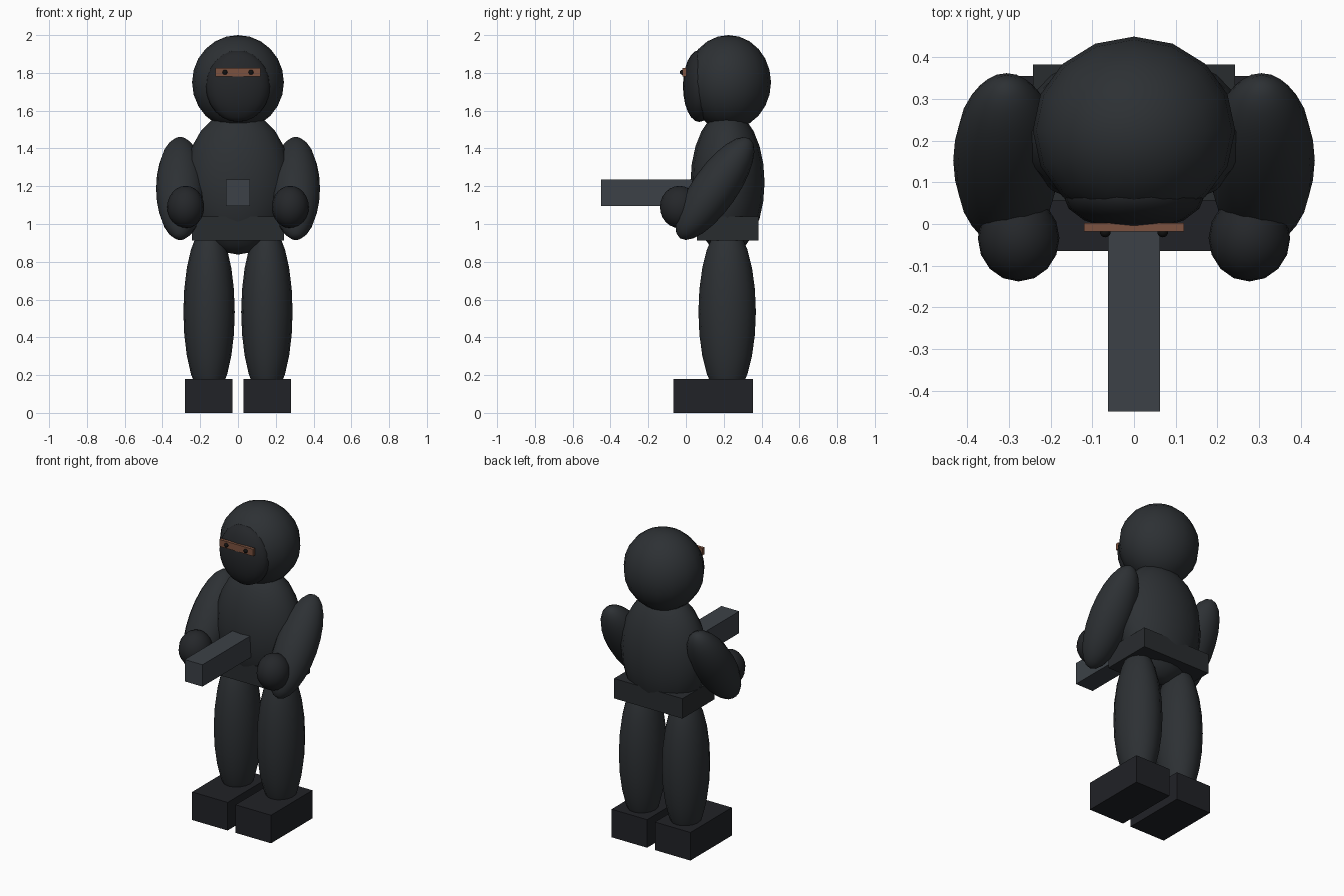
import bpy
from math import radians

if "Cube" in bpy.data.objects:
    bpy.data.objects.remove(bpy.data.objects["Cube"])


def material(name, rgb):
    m = bpy.data.materials.new(name)
    m.diffuse_color = (*rgb, 1)
    m.use_nodes = True
    m.node_tree.nodes["Principled BSDF"].inputs["Base Color"].default_value = m.diffuse_color
    return m


CLOTH = material("cloth", (0.026, 0.030, 0.034))
DARK = material("dark_cloth", (0.018, 0.020, 0.023))
BELT = material("belt_leather", (0.022, 0.025, 0.028))
BOOT = material("boot_leather", (0.015, 0.016, 0.020))
METAL = material("gunmetal", (0.045, 0.053, 0.063))
SKIN = material("skin", (0.20, 0.085, 0.05))
EYE = material("eye_black", (0.006, 0.006, 0.006))


def ellipsoid(name, centre, radii, mat, tilt=0):
    bpy.ops.mesh.primitive_uv_sphere_add(segments=16, ring_count=12, radius=1,
                                         location=centre,
                                         rotation=(radians(tilt), 0, 0))
    o = bpy.context.object
    o.name = name
    o.scale = radii
    o.data.materials.append(mat)
    bpy.ops.object.shade_smooth()
    return o


def box(name, lo, hi, mat):
    centre = [(a + b) / 2 for a, b in zip(lo, hi)]
    bpy.ops.mesh.primitive_cube_add(size=1, location=centre)
    o = bpy.context.object
    o.name = name
    o.scale = [b - a for a, b in zip(lo, hi)]
    o.data.materials.append(mat)
    return o


# Torso and belt
ellipsoid("torso", (0, 0.22, 1.22), (0.28, 0.196, 0.382), CLOTH)
box("belt", (-0.243, 0.057, 0.912), (0.243, 0.383, 1.04), BELT)

# Head with hood, face mask and eye slit
ellipsoid("hood", (0, 0.225, 1.75), (0.243, 0.225, 0.25), CLOTH)
ellipsoid("face_mask", (0, 0.07, 1.73), (0.17, 0.086, 0.19), DARK)
box("eye_slit", (-0.12, -0.018, 1.782), (0.12, 0.002, 1.826), SKIN)

# Held barrel
box("barrel", (-0.063, -0.45, 1.095), (0.063, 0.06, 1.235), METAL)

# Paired parts
for side, s in (("left", 1), ("right", -1)):
    ellipsoid(f"{side}_eye", (s * 0.069, -0.019, 1.803), (0.013,) * 3, EYE)
    ellipsoid(f"{side}_arm", (s * 0.306, 0.153, 1.188), (0.128, 0.12, 0.322), CLOTH, -35)
    ellipsoid(f"{side}_hand", (s * 0.277, -0.034, 1.09), (0.098, 0.104, 0.112), DARK)
    ellipsoid(f"{side}_leg", (s * 0.153, 0.218, 0.535), (0.136, 0.152, 0.465), CLOTH)
    x = sorted((s * 0.028, s * 0.28))
    box(f"{side}_boot", (x[0], -0.065, 0), (x[1], 0.355, 0.18), BOOT)
